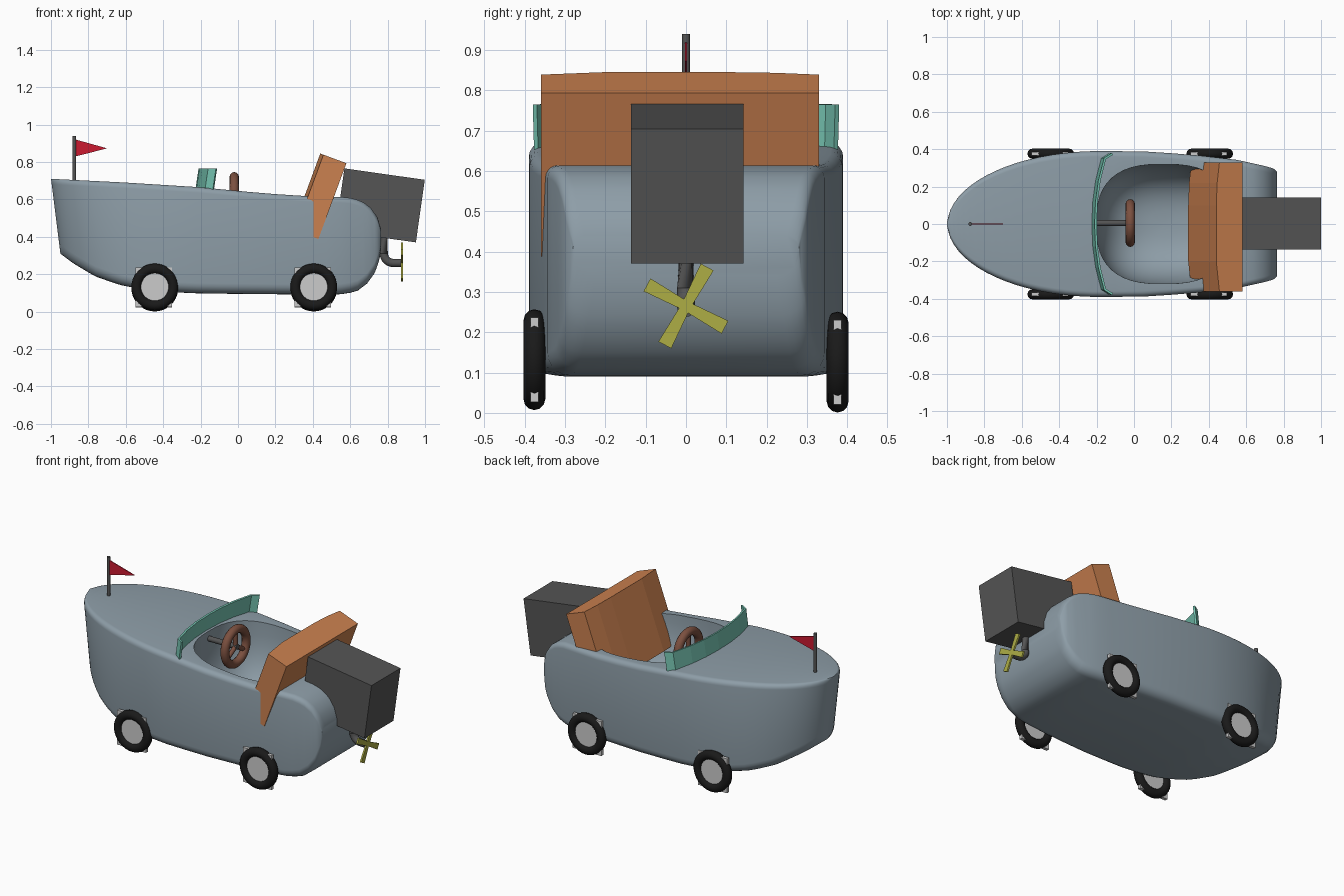
import bpy, bmesh
from math import sin, cos, pi, radians, copysign
from mathutils import Vector, Matrix

if "Cube" in bpy.data.objects:
    bpy.data.objects.remove(bpy.data.objects["Cube"])


def mat(name, r, g, b):
    m = bpy.data.materials.new(name)
    m.diffuse_color = (r, g, b, 1)
    m.use_nodes = True
    m.node_tree.nodes["Principled BSDF"].inputs["Base Color"].default_value = m.diffuse_color
    return m


BLUE = mat("hull_blue", 0.27, 0.34, 0.39)
ORANGE = mat("orange", 0.60, 0.22, 0.08)
DARK = mat("dark_grey", 0.09, 0.09, 0.09)
BLACK = mat("rubber", 0.01, 0.01, 0.01)
LIGHT = mat("light_grey", 0.55, 0.55, 0.55)
TEAL = mat("teal", 0.18, 0.55, 0.44)
BROWN = mat("brown", 0.20, 0.08, 0.05)
RED = mat("red", 0.60, 0.01, 0.03)
YELLOW = mat("yellow", 0.42, 0.42, 0.06)


def finish(ob, name, m, smooth=True):
    ob.name = name
    ob.data.materials.append(m)
    if smooth:
        bpy.ops.object.select_all(action='DESELECT')
        ob.select_set(True)
        bpy.context.view_layer.objects.active = ob
        bpy.ops.object.shade_smooth_by_angle(angle=radians(35))
    return ob


def from_bm(bm, name, m, smooth=True):
    bmesh.ops.recalc_face_normals(bm, faces=bm.faces)
    me = bpy.data.meshes.new(name)
    bm.to_mesh(me)
    bm.free()
    ob = bpy.data.objects.new(name, me)
    bpy.context.collection.objects.link(ob)
    return finish(ob, name, m, smooth)


def loft(rings):
    bm = bmesh.new()
    vs = [[bm.verts.new(p) for p in r] for r in rings]
    n = len(vs[0])
    for a, b in zip(vs, vs[1:]):
        for i in range(n):
            bm.faces.new((a[i], a[(i + 1) % n], b[(i + 1) % n], b[i]))
    bm.faces.new(vs[0])
    bm.faces.new(vs[-1][::-1])
    return bm


def box(name, loc, size, m, tilt=0):
    bm = bmesh.new()
    bmesh.ops.create_cube(bm, size=1, matrix=Matrix.Translation(loc)
                          @ Matrix.Rotation(tilt, 4, 'Y') @ Matrix.Diagonal((*size, 1)))
    return from_bm(bm, name, m, False)


def torus(name, loc, R, r, rot, m):
    bpy.ops.mesh.primitive_torus_add(location=loc, rotation=rot, major_radius=R, minor_radius=r,
                                     major_segments=40, minor_segments=12)
    return finish(bpy.context.object, name, m)


def tube(name, pts, r, m, sides=16):
    rings = []
    for i, p in enumerate(pts):
        d = Vector(pts[min(i + 1, len(pts) - 1)]) - Vector(pts[max(i - 1, 0)])
        q = d.to_track_quat('Z', 'Y')
        rings.append([Vector(p) + q @ Vector((r * cos(2 * pi * k / sides), r * sin(2 * pi * k / sides), 0))
                      for k in range(sides)])
    return from_bm(loft(rings), name, m)


def interp(table, x):
    for (x0, y0), (x1, y1) in zip(table, table[1:]):
        if x <= x1:
            return y0 + (y1 - y0) * max(0, (x - x0) / (x1 - x0))
    return table[-1][1]


# Hull: rounded-rectangle sections lofted from bow to stern
TOP = [(-1, .71), (-.6, .69), (-.2, .665), (0, .645), (.3, .62), (.55, .613), (.6, .608),
       (.66, .592), (.71, .555), (.745, .505), (.765, .44)]
BOTTOM = [(-1, .31), (-.93, .26), (-.8, .19), (-.65, .145), (-.45, .108), (-.2, .097), (.5, .09),
          (.58, .095), (.64, .112), (.69, .15), (.73, .205), (.755, .27), (.765, .34)]
WIDTH = [(-.18, .39), (.05, .388), (.3, .372), (.55, .343), (.7, .31), (.745, .297), (.765, .28)]


def section(x):
    hw = .39 * max(.0004, 1 - ((x + .18) / .82) ** 2) ** .5 if x < -.18 else interp(WIDTH, x)
    zb, zt = interp(BOTTOM, x), interp(TOP, x)
    fade = max(0, min(1, (-.6 - x) / .4))
    ring = []
    for k, (sy, sz) in enumerate(((1, 1), (-1, 1), (-1, -1), (1, -1))):
        r = min(.03 if sz > 0 else .055, hw * .8)
        for j in range(6):
            a = pi / 2 * (k + j / 5)
            y = sy * (hw - r) + r * cos(a)
            z = (zt if sz > 0 else zb) - sz * r + r * sin(a)
            ring.append((x + .05 * fade * (.71 - z) / .4, y, z))
    return ring


xs = [-.18 - .82 * cos(radians(a)) for a in range(2, 90, 5)]
xs += [-.1, .05, .2, .35, .47, .55, .6, .64, .67, .69, .71, .73, .745, .757, .765]
hull = from_bm(loft([section(x) for x in xs]), "hull", BLUE)

# Cockpit: squarish ellipsoid cut out of the hull
bm = bmesh.new()
bmesh.ops.create_uvsphere(bm, u_segments=48, v_segments=24, radius=1)
for v in bm.verts:
    p = [copysign(abs(c) ** .75, c) for c in v.co]
    v.co = (.16 + .36 * p[0], .32 * p[1], .66 + .42 * p[2])
cutter = from_bm(bm, "cockpit_cutter", BLUE)
cutter.hide_render = True
mod = hull.modifiers.new("cockpit", 'BOOLEAN')
mod.object, mod.operation, mod.solver = cutter, 'DIFFERENCE', 'EXACT'
bpy.context.view_layer.objects.active = hull
bpy.ops.object.modifier_apply(modifier="cockpit")
bpy.data.objects.remove(cutter)
bpy.ops.object.select_all(action='DESELECT')
hull.select_set(True)
bpy.ops.object.shade_smooth_by_angle(angle=radians(35))

# Seat back: slightly bulged slab leaning backwards
outline = [(.018, -.36), (0, -.2), (0, .1), (.005, .22), (.018, .33), (.149, .33), (.149, -.36)]
up, back = Vector((.347, 0, .938)), Vector((.938, 0, -.347))
base = Vector((.29, 0, .44))
from_bm(loft([[base + up * h + back * t + Vector((0, y, 0)) for t, y in outline]
              for h in (0, .432)]), "seat", ORANGE, False)

# Outboard motor, drive pipe and propeller
box("motor", (.76, .003, .568), (.434, .28, .338), DARK, radians(8.1))
bend = [(.83 - .05 * cos(a), 0, .31 - .05 * sin(a)) for a in [pi / 2 * i / 6 for i in range(7)]]
tube("drive_pipe", [(.78, 0, .45)] + bend + [(.872, 0, .26)], .022, DARK)
bm = bmesh.new()
for k in range(4):
    rot = Matrix.Translation((.876, 0, .265)) @ Matrix.Rotation(radians(-28) + k * pi / 2, 4, 'X')
    ring = [(-.012, 0), (.012, 0), (.019, .11), (-.017, .11)]
    a, b = ([bm.verts.new(rot @ Vector((x, y, z))) for y, z in ring] for x in (-.005, .005))
    bm.faces.new(a)
    bm.faces.new(b[::-1])
    for i in range(4):
        bm.faces.new((a[i], b[i], b[i - 3], a[i - 3]))
from_bm(bm, "propeller", YELLOW, False)

# Wheels: torus tyres with square hub plates
for nx, x in (("front", -.445), ("rear", .405)):
    for ny, s in (("left", -1), ("right", 1)):
        y = s * .376
        z = .132 if s < 0 else .126
        torus(f"{nx}_{ny}_tyre", (x, y, z), .098, .027, (pi / 2, 0, 0), BLACK)
        box(f"{nx}_{ny}_hub", (x - .005, y, z), (.195, .02, .21), LIGHT)

# Windshield: thin curved strip
bm = bmesh.new()
half = [(-.13, .375), (-.17, .35), (-.2, .23), (-.215, .12)]
path = half + [(-.22, 0)] + [(x, -y) for x, y in half[::-1]]
low = [bm.verts.new((x - .005, y * .99, .63)) for x, y in path]
high = [bm.verts.new((x + .015, y, .765)) for x, y in path]
for i in range(len(path) - 1):
    bm.faces.new((low[i], low[i + 1], high[i + 1], high[i]))
shield = from_bm(bm, "windshield", TEAL, False)
mod = shield.modifiers.new("thickness", 'SOLIDIFY')
mod.thickness, mod.offset = .012, 0

# Steering wheel with spokes and column
torus("steering_wheel", (-.02, .005, .618), .103, .025, (0, pi / 2, 0), BROWN)
for k in range(3):
    a = pi / 2 + k * 2 * pi / 3
    tube(f"steering_spoke_{k + 1}", [(-.02, .005, .618), (-.02, .005 + .1 * cos(a), .618 + .1 * sin(a))],
         .013, BROWN)
tube("steering_column", [(-.23, .005, .618), (-.005, .005, .618)], .016, DARK)

# Bow flag on a pole
tube("flag_pole", [(-.875, 0, .69), (-.875, 0, .94)], .01, DARK)
tri = [(-.868, .92), (-.868, .83), (-.7, .873)]
from_bm(loft([[(x, y, z) for x, z in tri] for y in (-.003, .003)]), "flag", RED, False)
